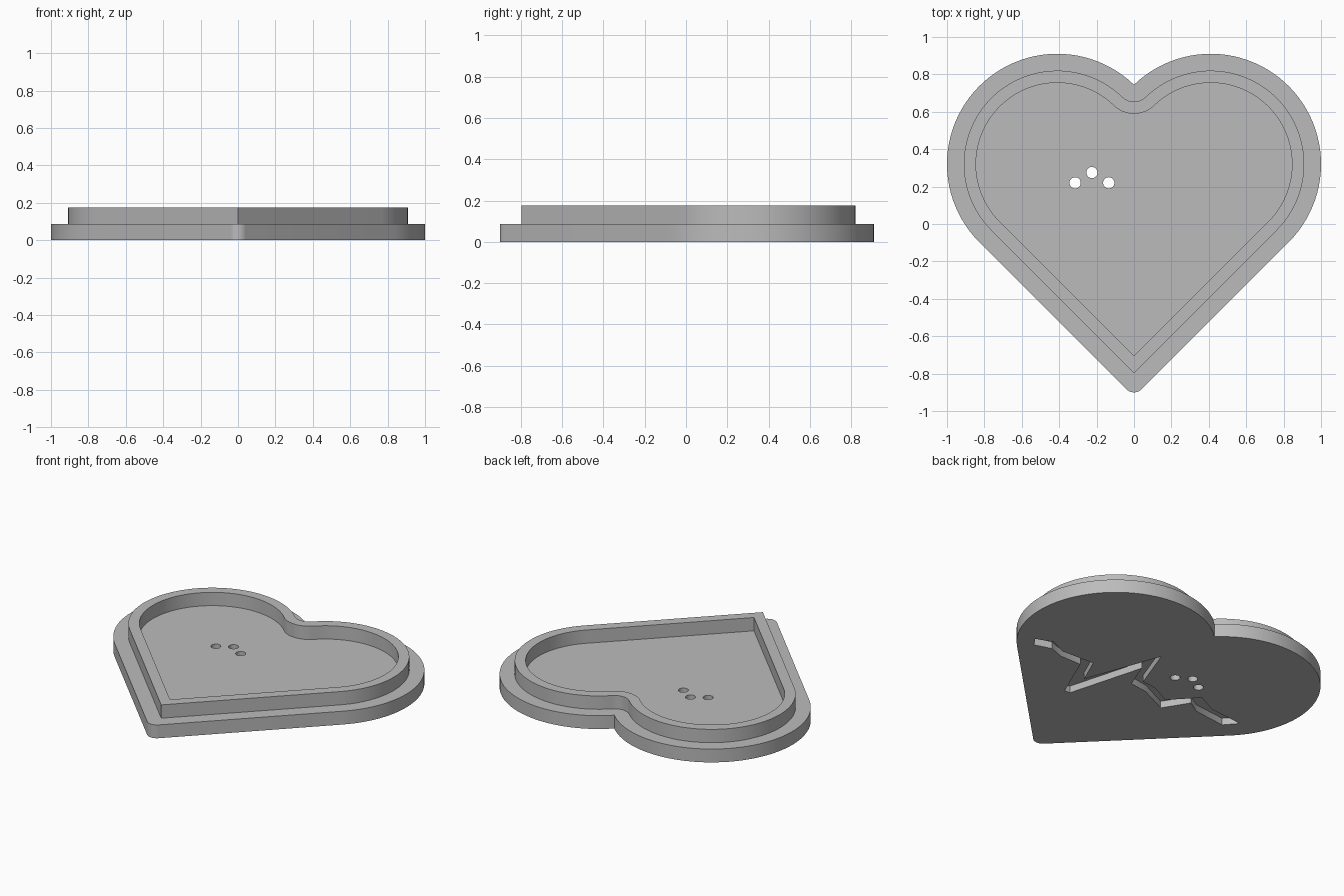
import bpy, bmesh
from math import sin, cos, pi, atan2, sqrt, radians

LOBE_X, LOBE_Y, RADIUS = 0.41, 0.32, 0.59
NOTCH_Y = LOBE_Y + sqrt(RADIUS**2 - LOBE_X**2)
BASE_TOP, RIM_TOP = 0.0875, 0.175

cube = bpy.data.objects.get("Cube")
if cube:
    bpy.data.objects.remove(cube)

grey = bpy.data.materials.new("plain grey")
grey.use_nodes = True
colour = (0.5, 0.5, 0.5, 1)
grey.diffuse_color = colour
grey.node_tree.nodes["Principled BSDF"].inputs["Base Color"].default_value = colour


def arc(cx, cy, r, start, end, steps):
    angles = [start + (end - start) * i / steps for i in range(steps + 1)]
    return [(cx + r * cos(a), cy + r * sin(a)) for a in angles]


def heart(inset=0, tip_radius=0):
    """Counter-clockwise heart outline, moved inward by the inset."""
    meet = atan2(NOTCH_Y - LOBE_Y, -LOBE_X)
    half = arc(LOBE_X, LOBE_Y, RADIUS - inset, -pi / 4, meet, 48)
    if inset:
        # the notch corner becomes a round fillet
        half += arc(0, NOTCH_Y, inset, meet - pi, -pi / 2, 8)[1:]
    left = [(-x, y) for x, y in reversed(half[:-1])]
    tip_y = LOBE_Y - LOBE_X - (RADIUS - inset) * sqrt(2)
    if tip_radius:
        tip = arc(0, tip_y + tip_radius * sqrt(2), tip_radius, -3 * pi / 4, -pi / 4, 8)
    else:
        tip = [(0, tip_y)]
    return half + left + tip


def finish(name, bm):
    bmesh.ops.recalc_face_normals(bm, faces=bm.faces)
    mesh = bpy.data.meshes.new(name)
    bm.to_mesh(mesh)
    bm.free()
    mesh.materials.append(grey)
    obj = bpy.data.objects.new(name, mesh)
    bpy.context.collection.objects.link(obj)
    return obj


def prism(name, outline, bottom, top):
    bm = bmesh.new()
    face = bm.faces.new([bm.verts.new((x, y, bottom)) for x, y in outline])
    moved = bmesh.ops.extrude_face_region(bm, geom=[face])["geom"]
    verts = [v for v in moved if isinstance(v, bmesh.types.BMVert)]
    bmesh.ops.translate(bm, verts=verts, vec=(0, 0, top - bottom))
    return finish(name, bm)


def cut(target, cutter):
    mod = target.modifiers.new(cutter.name, "BOOLEAN")
    mod.operation, mod.solver, mod.object = "DIFFERENCE", "EXACT", cutter
    bpy.context.view_layer.objects.active = target
    bpy.ops.object.modifier_apply(modifier=mod.name)
    bpy.data.objects.remove(cutter)


# Heart-shaped base plate
base = prism("base_plate", heart(tip_radius=0.058), 0, BASE_TOP)

# Three round holes through the plate
for x, y in [(-0.225, 0.275), (-0.315, 0.22), (-0.135, 0.22)]:
    cut(base, prism("hole_cutter", arc(x, y, 0.03, 0, 2 * pi, 32)[:-1], -0.1, 0.3))

# Heartbeat-shaped groove in the underside
near_edge = [(0.8, 0.04), (0.69, 0.08), (0.58, 0.03), (0.35, 0.04), (0.27, -0.14),
             (0.09, 0.36), (-0.02, 0.06), (-0.12, 0.05), (-0.26, -0.02),
             (-0.41, 0.14), (-0.55, 0.07), (-0.78, 0.05)]
far_edge = [(0.76, -0.02), (0.65, 0.015), (0.55, -0.02), (0.4, -0.02), (0.27, -0.32),
            (0.23, -0.32), (0.09, 0.18), (0.02, 0), (-0.11, -0.02), (-0.3, -0.11),
            (-0.4, 0.05), (-0.49, -0.005), (-0.71, -0.03)]
cut(base, prism("groove_cutter", near_edge + far_edge[::-1], -0.1, 0.045))

# Raised rim: outer wall, flat top and inner wall
outer, inner = heart(0.09), heart(0.155)
bm = bmesh.new()
loops = [[bm.verts.new((x, y, z)) for x, y in outline]
         for outline, z in [(outer, BASE_TOP), (outer, RIM_TOP),
                            (inner, RIM_TOP), (inner, BASE_TOP)]]
count = len(outer)
for a, b in zip(loops, loops[1:] + loops[:1]):
    for i in range(count):
        j = (i + 1) % count
        bm.faces.new((a[i], a[j], b[j], b[i]))
rim = finish("raised_rim", bm)

# Smooth curved walls, crisp corners
for obj in (base, rim):
    bpy.ops.object.select_all(action="DESELECT")
    obj.select_set(True)
    bpy.context.view_layer.objects.active = obj
    bpy.ops.object.shade_smooth_by_angle(angle=radians(30))
